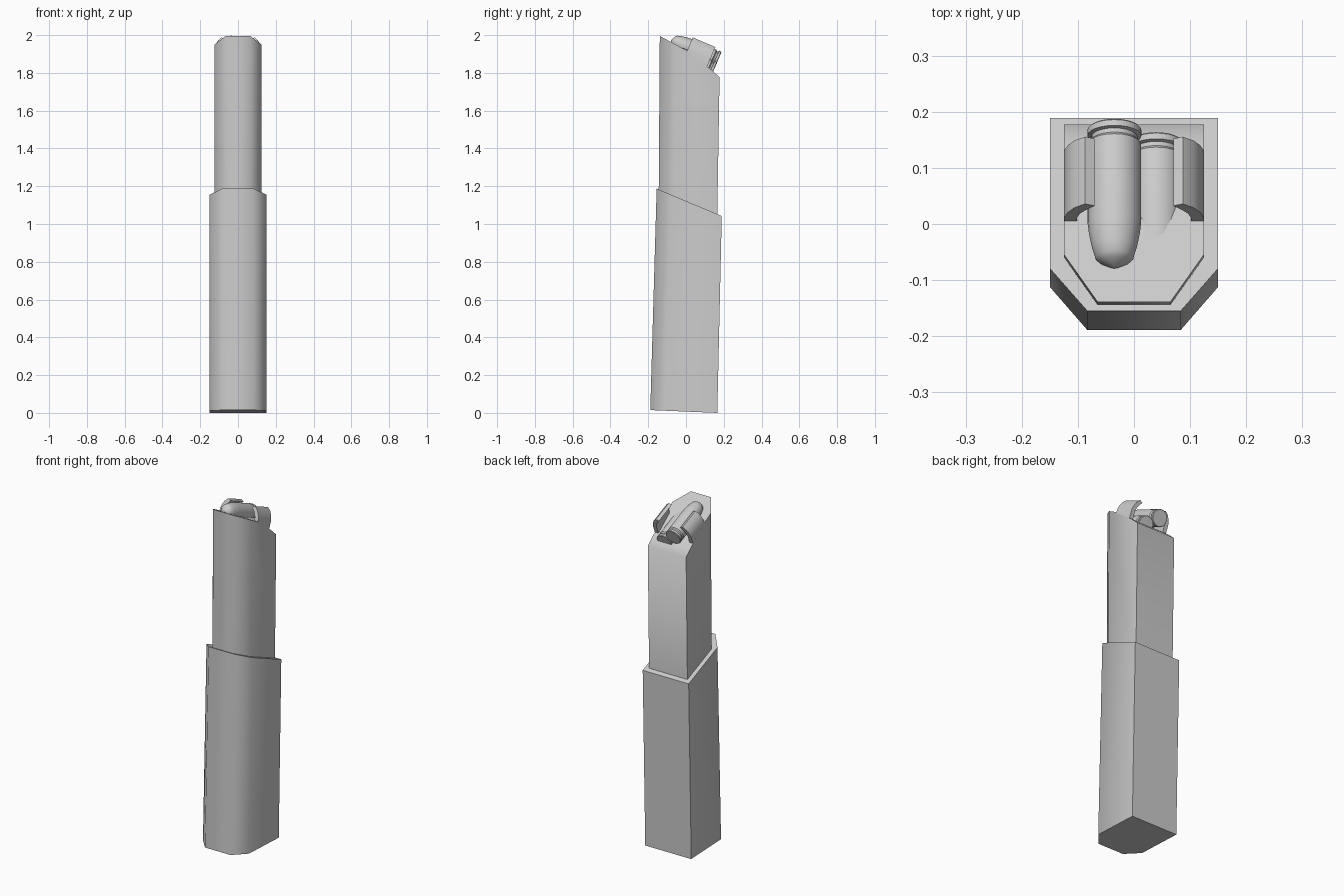
import bpy, bmesh, math
from mathutils import Matrix, Vector

if "Cube" in bpy.data.objects:
    bpy.data.objects.remove(bpy.data.objects["Cube"])

grey = bpy.data.materials.new("grey metal")
grey.diffuse_color = (0.6, 0.6, 0.6, 1)
grey.use_nodes = True
grey.node_tree.nodes["Principled BSDF"].inputs["Base Color"].default_value = grey.diffuse_color
TILT = math.radians(23)


def finish(bm, name, angle):
    bmesh.ops.recalc_face_normals(bm, faces=bm.faces)
    me = bpy.data.meshes.new(name)
    bm.to_mesh(me)
    bm.free()
    me.materials.append(grey)
    ob = bpy.data.objects.new(name, me)
    bpy.context.collection.objects.link(ob)
    bpy.ops.object.select_all(action='DESELECT')
    ob.select_set(True)
    bpy.context.view_layer.objects.active = ob
    bpy.ops.object.shade_smooth_by_angle(angle=math.radians(angle))
    return ob


def bridge(bm, a, b, cap=True):
    for i in range(len(a)):
        j = (i + 1) % len(a)
        bm.faces.new((a[i], a[j], b[j], b[i]))
    if cap:
        bm.faces.new(a[::-1])
        bm.faces.new(b)


def housing(name, half, front_half, chamfer, lower, upper, cuts):
    """Chamfered box; lower/upper = (front y, back y, z), cuts = planes (y, z, slope)."""
    bm = bmesh.new()
    rings = []
    for f, b, z in (lower, upper):
        pts = [(-front_half, f), (front_half, f), (half, f + chamfer),
               (half, b), (-half, b), (-half, f + chamfer)]
        rings.append([bm.verts.new((x, y, z)) for x, y in pts])
    bridge(bm, *rings)
    for y, z, slope, side in cuts:
        res = bmesh.ops.bisect_plane(
            bm, geom=bm.verts[:] + bm.edges[:] + bm.faces[:], dist=1e-5,
            plane_co=(0, y, z), plane_no=Vector((0, -slope, 1)) * side, clear_outer=True)
        edges = [e for e in res['geom_cut'] if isinstance(e, bmesh.types.BMEdge)]
        bmesh.ops.holes_fill(bm, edges=edges, sides=0)
    return finish(bm, name, 56)


# Lower sleeve, leaning slightly, with slanted top and bottom
housing("lower_sleeve", 0.15, 0.083, 0.077, (-0.191, 0.1645, -0.05), (-0.1535, 0.194, 1.25),
        [(-0.155, 1.187, -0.42, 1), (0.165, 0.0, -0.042, -1)])

# Upper tube, with a bent slanted top
housing("upper_tube", 0.125, 0.065, 0.085, (-0.146, 0.164, 0.95), (-0.138, 0.183, 2.1),
        [(-0.138, 1.995, -0.54, 1), (0.0, 1.92, -0.77, 1), (0.13, 1.82, -0.9, 1)])


# Feed lips: curled strips running along the tilt
def lip(name, side):
    outer = [(0.1248, -0.06), (0.1248, 0.015), (0.118, 0.04), (0.106, 0.062), (0.087, 0.079)]
    inner = [(0.070, 0.070), (0.085, 0.052), (0.096, 0.035), (0.102, 0.015), (0.102, -0.06)]
    bm = bmesh.new()
    ends = [[bm.verts.new((side * x, u, n)) for x, n in outer + inner] for u in (0, 0.13)]
    bridge(bm, *ends)
    bm.transform(Matrix.Translation((0, 0.005, 1.915)) @ Matrix.Rotation(-TILT, 4, 'X'))
    finish(bm, name, 35)


lip("left_feed_lip", -1)
lip("right_feed_lip", 1)


# Cartridges: turned profiles of (distance from base, radius)
def cartridge(name, x, y, z):
    profile = [(0, 0.045), (0.003, 0.048), (0.014, 0.048), (0.016, 0.041), (0.024, 0.041),
               (0.030, 0.0475), (0.185, 0.0475), (0.205, 0.045), (0.23, 0.040),
               (0.25, 0.034), (0.258, 0.026), (0.27, 0.002)]
    bm = bmesh.new()
    n = 24
    rings = [[bm.verts.new((r * math.cos(2 * math.pi * i / n), -u,
                            r * math.sin(2 * math.pi * i / n))) for i in range(n)]
             for u, r in profile]
    for a, b in zip(rings, rings[1:]):
        bridge(bm, a, b, cap=False)
    bm.faces.new(rings[0][::-1])
    bm.faces.new(rings[-1])
    bm.transform(Matrix.Translation((x, y, z)) @ Matrix.Rotation(-TILT, 4, 'X'))
    finish(bm, name, 35)


cartridge("top_cartridge", -0.035, 0.170, 1.868)
cartridge("second_cartridge", 0.040, 0.146, 1.812)
